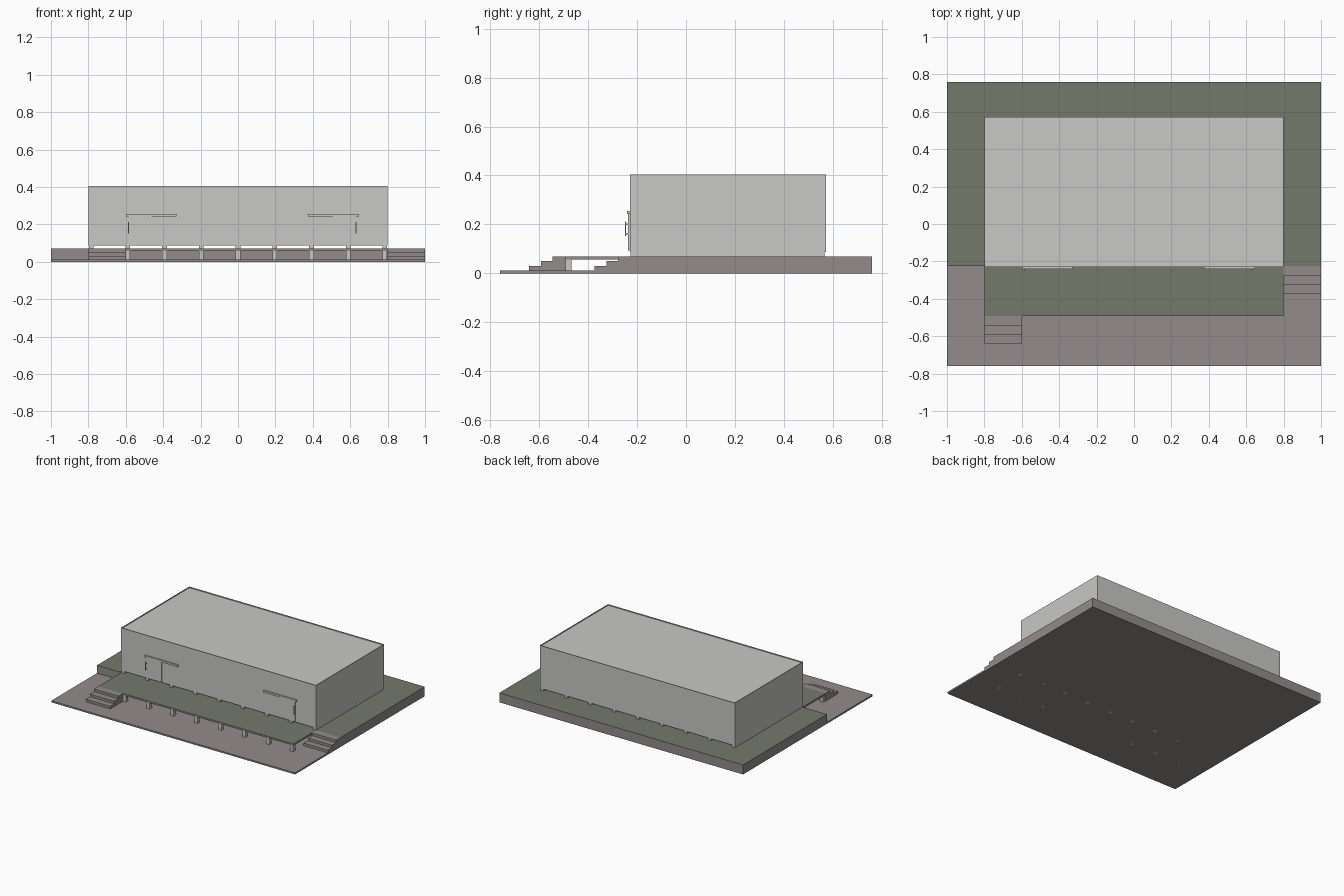
import bpy, bmesh

if "Cube" in bpy.data.objects:
    bpy.data.objects.remove(bpy.data.objects["Cube"])


def material(name, rgb):
    m = bpy.data.materials.new(name)
    m.diffuse_color = (*rgb, 1)
    m.use_nodes = True
    m.node_tree.nodes["Principled BSDF"].inputs["Base Color"].default_value = m.diffuse_color
    return m


LIGHT = material("light_grey_cladding", (0.58, 0.58, 0.565))
CONCRETE = material("brown_grey_concrete", (0.29, 0.265, 0.258))
GREEN = material("grey_green_surface", (0.175, 0.19, 0.148))


def box_mesh(bm, x, y, z):
    """Add a box spanning the given (min, max) ranges."""
    v = [bm.verts.new((a, b, c)) for a in x for b in y for c in z]
    for f in ((0, 1, 3, 2), (4, 6, 7, 5), (0, 4, 5, 1),
              (2, 3, 7, 6), (0, 2, 6, 4), (1, 5, 7, 3)):
        bm.faces.new([v[i] for i in f])


def finish(name, bm, mats):
    bmesh.ops.recalc_face_normals(bm, faces=bm.faces)
    me = bpy.data.meshes.new(name)
    for m in mats:
        me.materials.append(m)
    # second material, if any, goes on upward faces
    if len(mats) > 1:
        for f in bm.faces:
            f.material_index = int(f.normal.z > 0.5)
    bm.to_mesh(me)
    bm.free()
    ob = bpy.data.objects.new(name, me)
    bpy.context.collection.objects.link(ob)
    return ob


def box(name, x, y, z, *mats):
    bm = bmesh.new()
    box_mesh(bm, x, y, z)
    return finish(name, bm, mats)


def prism(name, profile, x, mat):
    """Extrude a closed (y, z) profile along x."""
    bm = bmesh.new()
    face = bm.faces.new([bm.verts.new((x[0], y, z)) for y, z in profile])
    ext = bmesh.ops.extrude_face_region(bm, geom=[face])["geom"]
    bmesh.ops.translate(bm, vec=(x[1] - x[0], 0, 0),
                        verts=[e for e in ext if isinstance(e, bmesh.types.BMVert)])
    return finish(name, bm, [mat])


GROUND, TOP = 0.012, 0.07
WALL_Y, DECK_Y = -0.225, -0.492

# ground: low yard in front, raised terrace behind
box("yard_slab", (-1, 1), (-0.76, WALL_Y), (0, GROUND), CONCRETE)
box("terrace", (-1, 1), (WALL_Y, 0.76), (0, TOP), CONCRETE, GREEN)

# loading deck on posts
box("loading_deck", (-0.8, 0.8), (DECK_Y, WALL_Y), (0.058, TOP), CONCRETE, GREEN)

ROW = [-0.785 + 0.19625 * i for i in range(9)]
for label, y0 in (("front", DECK_Y), ("rear", -0.262)):
    bm = bmesh.new()
    for x in ROW:
        box_mesh(bm, (x - 0.0125, x + 0.0125), (y0, y0 + 0.025), (0, 0.058))
    finish(label + "_deck_posts", bm, [LIGHT])

# bearers carrying the building
bm = bmesh.new()
for x in ROW:
    box_mesh(bm, (x - 0.0125, x + 0.0125), (-0.226, 0.566), (TOP, 0.087))
finish("floor_bearers", bm, [LIGHT])

# three-step stairs
for name, x, back in (("left_stairs", (-0.8, -0.6), DECK_Y),
                      ("right_stairs", (0.8, 1.0), WALL_Y)):
    profile = [(back, GROUND)]
    for i in range(3):
        y = back - 0.148 + 0.048 * i
        if i == 0:
            profile.append((y, GROUND))
        else:
            profile.append((y, GROUND + 0.0193 * i))
        profile.append((y, GROUND + 0.0193 * (i + 1)))
    profile.append((back, TOP))
    prism(name, profile, x, CONCRETE)

# building shell with a shallow recessed roof
bm = bmesh.new()
box_mesh(bm, (-0.8, 0.8), (-0.229, 0.571), (0.087, 0.404))
bmesh.ops.recalc_face_normals(bm, faces=bm.faces)
roof = [f for f in bm.faces if f.normal.z > 0.5]
bmesh.ops.inset_region(bm, faces=roof, thickness=0.005)
ext = bmesh.ops.extrude_face_region(bm, geom=roof)["geom"]
bmesh.ops.translate(bm, vec=(0, 0, -0.007),
                    verts=[e for e in ext if isinstance(e, bmesh.types.BMVert)])
bmesh.ops.delete(bm, geom=roof, context="FACES")
finish("building_shell", bm, [LIGHT])


# sliding doors with rail and handle, mirrored about an offset axis
def span(side, a, b):
    return tuple(sorted((0.023 + side * a, 0.023 + side * b)))


for label, s in (("left", -1), ("right", 1)):
    box(label + "_door", span(s, 0.486, 0.608), (-0.236, -0.228), (0.094, 0.243), LIGHT)
    box(label + "_door_rail", span(s, 0.351, 0.623), (-0.241, -0.228), (0.243, 0.256), LIGHT)
    bm = bmesh.new()
    box_mesh(bm, span(s, 0.605, 0.611), (-0.249, -0.245), (0.152, 0.212))
    for z in (0.163, 0.201):
        box_mesh(bm, span(s, 0.606, 0.61), (-0.246, -0.228), (z - 0.003, z + 0.003))
    finish(label + "_door_handle", bm, [LIGHT])
